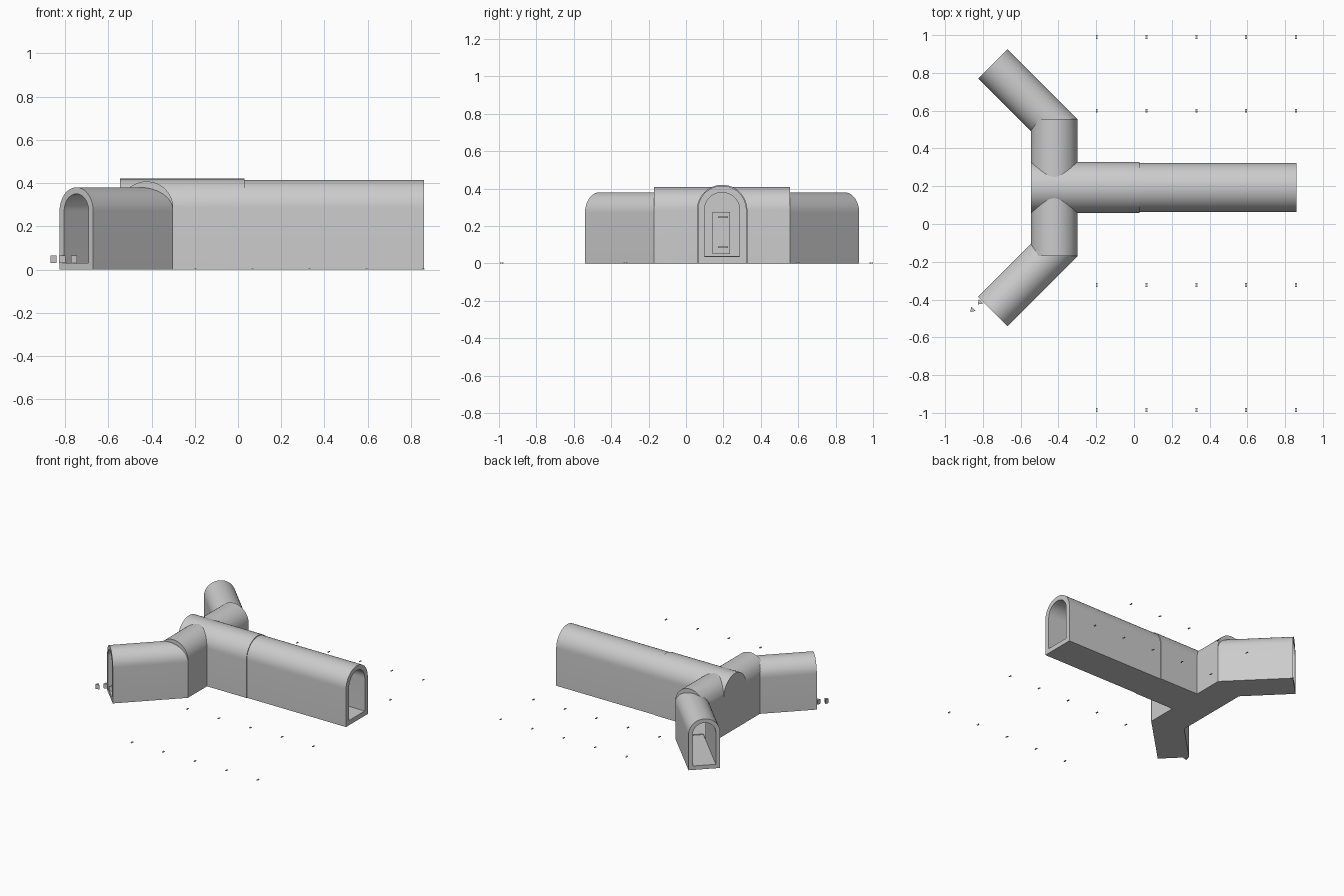
import bpy, bmesh
from math import pi, sin, cos
from mathutils import Vector, Matrix

cube = bpy.data.objects.get("Cube")
if cube:
    bpy.data.objects.remove(cube)

grey = bpy.data.materials.new("light_grey")
grey.use_nodes = True
grey.diffuse_color = (0.6, 0.6, 0.6, 1)
grey.node_tree.nodes["Principled BSDF"].inputs["Base Color"].default_value = (0.6, 0.6, 0.6, 1)

MID_Y = 0.193   # the building's line of symmetry
SEGMENTS = 24   # facets in each arched roof


def prism(name, section, length, matrix):
    """Extrude a (y, z) section along local x, then place it."""
    bm = bmesh.new()
    face = bm.faces.new([bm.verts.new((0, y, z)) for y, z in section])
    grown = bmesh.ops.extrude_face_region(bm, geom=[face])
    moved = [g for g in grown["geom"] if isinstance(g, bmesh.types.BMVert)]
    bmesh.ops.translate(bm, verts=moved, vec=(length, 0, 0))
    bmesh.ops.recalc_face_normals(bm, faces=bm.faces)
    bm.transform(matrix)
    mesh = bpy.data.meshes.new(name)
    bm.to_mesh(mesh)
    bm.free()
    mesh.materials.append(grey)
    obj = bpy.data.objects.new(name, mesh)
    bpy.context.collection.objects.link(obj)
    return obj


def arch(half, spring, base):
    """Straight walls with a half-round top."""
    points = [(half * cos(pi * i / SEGMENTS), spring + half * sin(pi * i / SEGMENTS))
              for i in range(SEGMENTS + 1)]
    return points + [(-half, base), (half, base)]


def place(x, y, angle=0, z=0):
    return Matrix.Translation((x, y, z)) @ Matrix.Rotation(angle, 4, "Z")


def box(name, center, size):
    x, y, z = size
    section = [(-y / 2, -z / 2), (y / 2, -z / 2), (y / 2, z / 2), (-y / 2, z / 2)]
    return prism(name, section, x, place(center[0] - x / 2, center[1], 0, center[2]))


shells, cutters = [], []


def tunnel(name, matrix, length, half, spring, wall, start, end):
    """Solid shell plus the cutter for its passage, from start to end."""
    shells.append(prism(name, arch(half, spring, 0), length, matrix))
    hole = prism(name + "_cutter", arch(half - wall, spring, wall), end - start,
                 matrix @ Matrix.Translation((start, 0, 0)))
    hole.hide_render = True
    cutters.append(hole)


# Main hall, its extension and the crossing passage
tunnel("main_hall", place(-0.545, MID_Y), 0.575, 0.135, 0.285, 0.04, 0.035, 0.6)
tunnel("hall_extension", place(0.03, MID_Y), 0.83, 0.13, 0.285, 0.036, -0.02, 0.9)
tunnel("cross_passage", place(-0.4225, -0.17, pi / 2), 0.726, 0.1225, 0.285, 0.035, 0.03, 0.696)

# Two arms angled away from the passage ends
for name, side in (("right_arm", -1), ("left_arm", 1)):
    tunnel(name, place(-0.7475, MID_Y + side * 0.6555, -side * pi / 4),
           0.523, 0.11, 0.27, 0.03, -0.05, 0.49)

# Hollow out every passage and smooth the roofs
for shell in shells:
    for hole in cutters:
        mod = shell.modifiers.new("passage", "BOOLEAN")
        mod.operation = "DIFFERENCE"
        mod.solver = "EXACT"
        mod.object = hole
    bpy.ops.object.select_all(action="DESELECT")
    shell.select_set(True)
    bpy.context.view_layer.objects.active = shell
    for mod in list(shell.modifiers):
        bpy.ops.object.modifier_apply(modifier=mod.name)
    bpy.ops.object.shade_smooth_by_angle(angle=pi / 6)
for hole in cutters:
    bpy.data.objects.remove(hole)

# Door on the closed end wall, with two bars
box("door", (-0.506, MID_Y - 0.005, 0.163), (0.01, 0.095, 0.225))
for name, z in (("upper_bar", 0.247), ("lower_bar", 0.085)):
    box("door_" + name, (-0.497, MID_Y + 0.005, z), (0.01, 0.055, 0.008))

# Wedge markers leading into the right arm
wedge = [(-0.016, -0.017), (0.016, -0.017), (0.016, 0.017), (-0.016, 0.017)]
for i, (x, y) in enumerate(((-0.852, -0.466), (-0.812, -0.426), (-0.757, -0.44))):
    marker = prism(f"wedge_marker_{i + 1}", wedge, 0.024, place(x - 0.015, y, pi / 4, 0.047))
    bm = bmesh.new()
    bm.from_mesh(marker.data)
    bm.verts.ensure_lookup_table()
    # Close one end into a point
    axis = Vector((1, 1, 0)).normalized()
    near = min(v.co.dot(axis) for v in bm.verts)
    tip = [v for v in bm.verts if v.co.dot(axis) < near + 0.001]
    middle = sum((v.co for v in tip), Vector()) / len(tip)
    for v in tip:
        v.co.x, v.co.y = middle.x, middle.y
    bmesh.ops.remove_doubles(bm, verts=bm.verts, dist=0.0001)
    bm.to_mesh(marker.data)
    bm.free()

# Tiny paired ground markers in a grid
for row, y in enumerate((-0.985, -0.323, 0.599, 0.99)):
    for col in range(5):
        for step in (-1, 1):
            box(f"ground_marker_{row}_{col}_{'a' if step < 0 else 'b'}",
                (-0.197 + col * 0.2635, y + step * 0.006, 0.002), (0.01, 0.008, 0.004))
